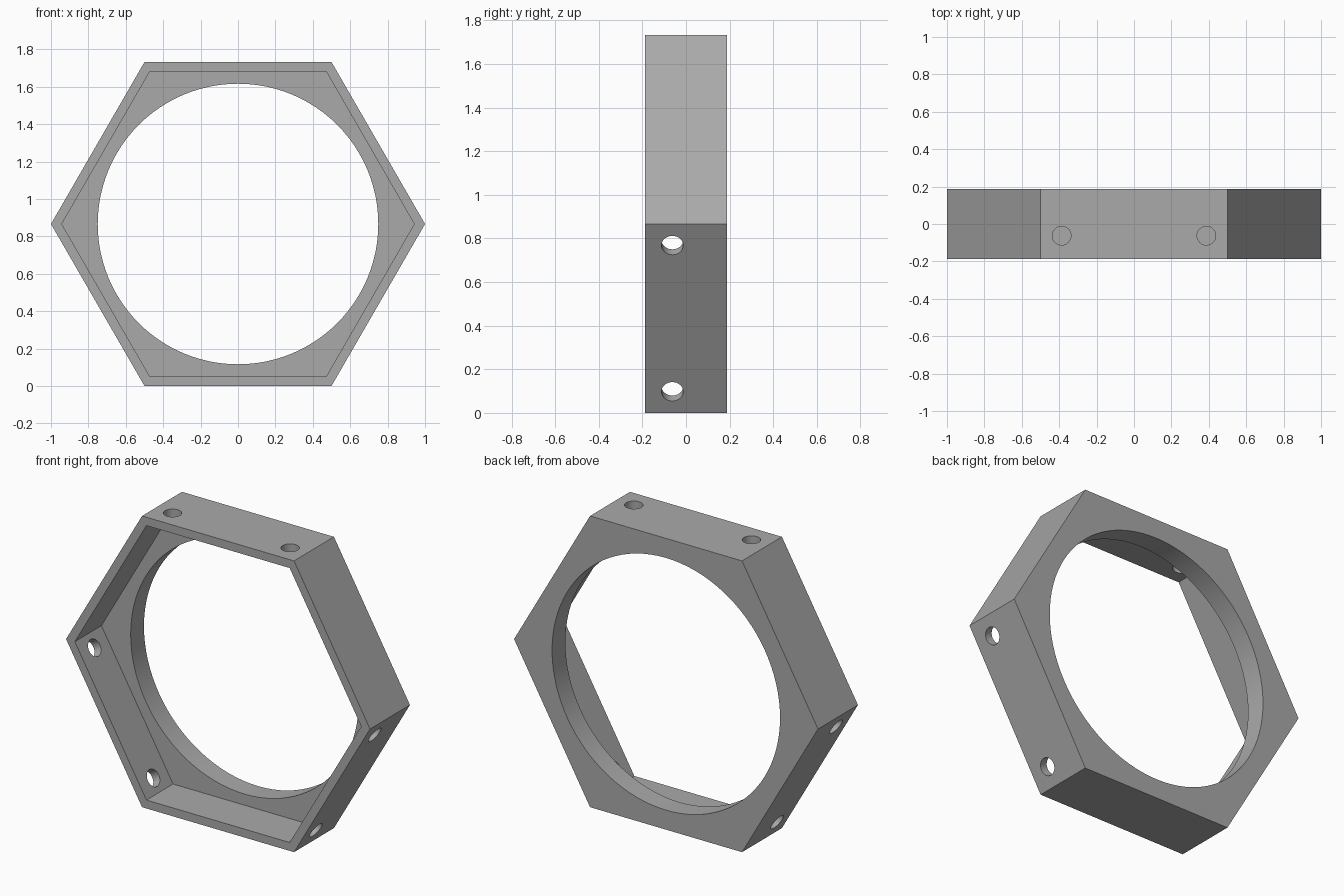
import bpy, math
from mathutils import Matrix, Vector

if "Cube" in bpy.data.objects:
    bpy.data.objects.remove(bpy.data.objects["Cube"])

APOTHEM = math.sqrt(3) / 2      # outer flat-to-centre distance (corner radius 1)
HALF_DEPTH = 0.1875
FLOOR_Y = 0.0625                # where the pocket meets the back plate
WALL = 0.05
CENTRE = Vector((0, 0, APOTHEM))

grey = bpy.data.materials.new("plain grey")
grey.diffuse_color = (0.4, 0.4, 0.4, 1)
grey.use_nodes = True
grey.node_tree.nodes["Principled BSDF"].inputs["Base Color"].default_value = grey.diffuse_color


def prism(name, sides, radius, y0, y1):
    """Upright prism along y with a corner pointing to +x."""
    ring = [(radius * math.cos(math.tau * i / sides),
             radius * math.sin(math.tau * i / sides) + APOTHEM) for i in range(sides)]
    verts = [(x, y0, z) for x, z in ring] + [(x, y1, z) for x, z in ring]
    faces = [tuple(range(sides)), tuple(reversed(range(sides, 2 * sides)))]
    faces += [(i, i + sides, (i + 1) % sides + sides, (i + 1) % sides) for i in range(sides)]
    mesh = bpy.data.meshes.new(name)
    mesh.from_pydata(verts, [], faces)
    mesh.materials.append(grey)
    obj = bpy.data.objects.new(name, mesh)
    bpy.context.collection.objects.link(obj)
    return obj


def cut(target, cutter):
    """Subtract the cutter and remove it."""
    mod = target.modifiers.new("cut", 'BOOLEAN')
    mod.operation, mod.solver, mod.object = 'DIFFERENCE', 'EXACT', cutter
    cutter.hide_render = True
    bpy.ops.object.select_all(action='DESELECT')
    bpy.context.view_layer.objects.active = target
    target.select_set(True)
    bpy.ops.object.modifier_apply(modifier=mod.name)
    bpy.data.objects.remove(cutter)


# Hexagonal body with a hexagonal front pocket and a round bore in the back plate
frame = prism("hexagon_frame", 6, 1.0, -HALF_DEPTH, HALF_DEPTH)
cut(frame, prism("pocket_cutter", 6, (APOTHEM - WALL) / APOTHEM, -0.4, FLOOR_Y))
cut(frame, prism("bore_cutter", 96, 0.75, -0.1, 0.4))

# Pairs of screw holes through the top, lower left and lower right walls
for angle in (90, 210, 330):
    a = math.radians(angle)
    out = Vector((math.cos(a), 0, math.sin(a)))
    along = Vector((-math.sin(a), 0, math.cos(a)))
    for side in (-1, 1):
        pos = CENTRE + out * (APOTHEM - WALL / 2) + along * 0.387 * side + Vector((0, -0.0625, 0))
        bpy.ops.mesh.primitive_cylinder_add(vertices=32, radius=0.05, depth=0.14)
        hole = bpy.context.object
        hole.name = "screw_hole_cutter"
        hole.data.materials.append(grey)
        hole.matrix_world = Matrix.Translation(pos) @ out.to_track_quat('Z', 'Y').to_matrix().to_4x4()
        cut(frame, hole)

# Smooth bore and holes, crisp outer edges
bpy.ops.object.select_all(action='DESELECT')
frame.select_set(True)
bpy.context.view_layer.objects.active = frame
bpy.ops.object.shade_smooth_by_angle(angle=math.radians(30))
